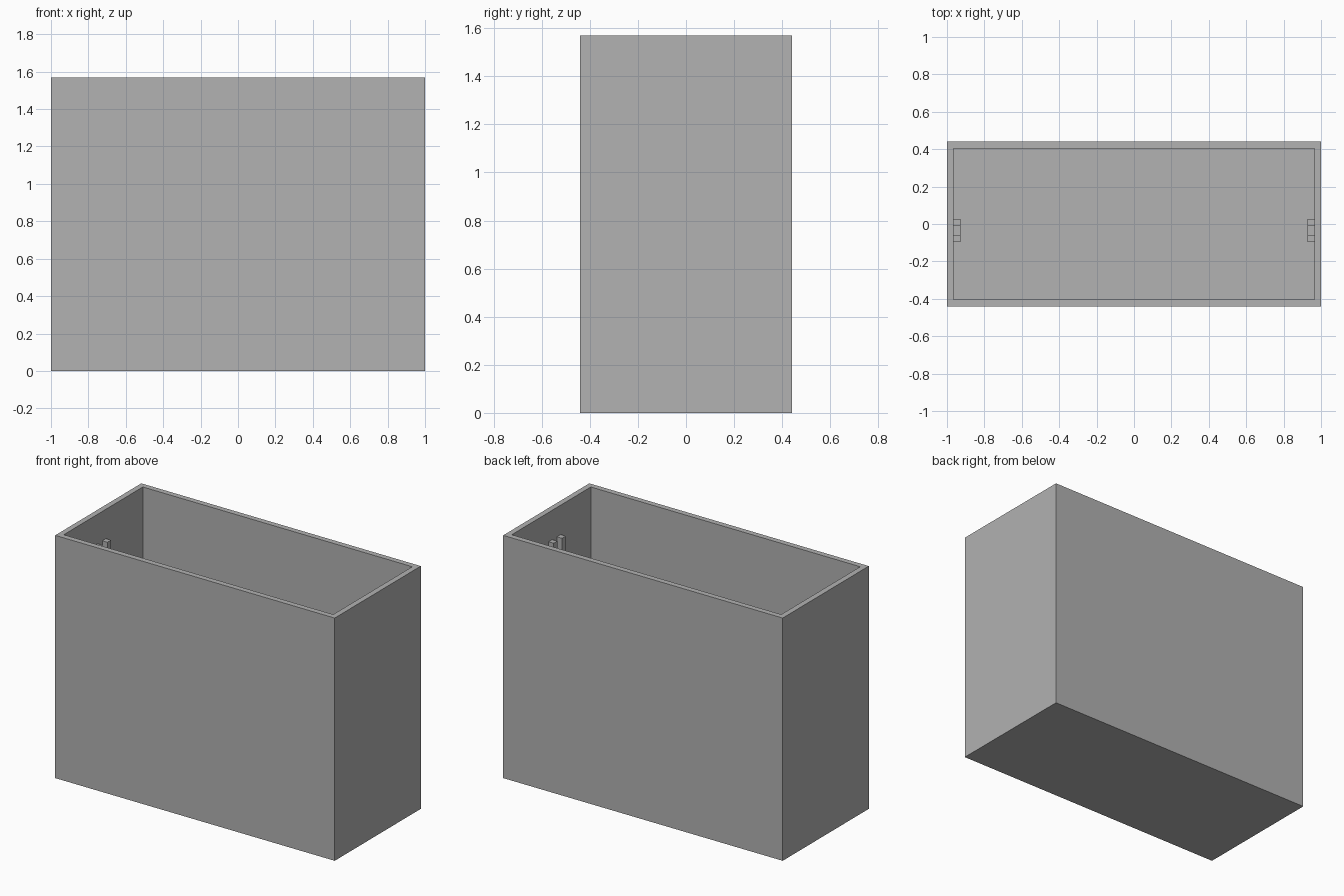
import bpy
import bmesh
from mathutils import Matrix, Vector

if "Cube" in bpy.data.objects:
    bpy.data.objects.remove(bpy.data.objects["Cube"])

LENGTH, DEPTH, HEIGHT = 2.0, 0.88, 1.57
WALL = 0.036
FLOOR = 0.036
RIB_TOP = 1.38
STOP_TOP = 0.2

grey = bpy.data.materials.new("plain grey")
grey.use_nodes = True
colour = (0.445, 0.445, 0.445, 1)
grey.diffuse_color = colour
grey.node_tree.nodes["Principled BSDF"].inputs["Base Color"].default_value = colour


def add_box(bm, low, high):
    """Add an axis-aligned box between two corners."""
    low, high = Vector(low), Vector(high)
    matrix = Matrix.Translation((low + high) / 2) @ Matrix.Diagonal((*(high - low), 1))
    bmesh.ops.create_cube(bm, size=1, matrix=matrix)


def finish(bm, name):
    bmesh.ops.recalc_face_normals(bm, faces=bm.faces)
    mesh = bpy.data.meshes.new(name)
    bm.to_mesh(mesh)
    bm.free()
    mesh.materials.append(grey)
    obj = bpy.data.objects.new(name, mesh)
    bpy.context.collection.objects.link(obj)


# Open-topped case: inset the lid face and push it down to the floor
bm = bmesh.new()
add_box(bm, (-LENGTH / 2, -DEPTH / 2, 0), (LENGTH / 2, DEPTH / 2, HEIGHT))
lid = max(bm.faces, key=lambda f: f.calc_center_median().z)
bmesh.ops.inset_region(bm, faces=[lid], thickness=WALL, use_even_offset=True)
cavity = bmesh.ops.extrude_discrete_faces(bm, faces=[lid])["faces"][0]
bmesh.ops.translate(bm, verts=cavity.verts, vec=(0, 0, FLOOR - HEIGHT))
finish(bm, "case")

# Slot guides on both end walls: two upright ribs with a low stop between
parts = {
    "back_rib": (-0.01, 0.027, RIB_TOP),
    "slot_stop": (-0.058, -0.01, STOP_TOP),
    "front_rib": (-0.096, -0.058, RIB_TOP),
}
inner = LENGTH / 2 - WALL
for side, label in ((1, "left"), (-1, "right")):
    for part, (y0, y1, top) in parts.items():
        xs = sorted((side * inner, side * (inner - WALL)))
        bm = bmesh.new()
        add_box(bm, (xs[0], y0, FLOOR), (xs[1], y1, top))
        finish(bm, f"{label}_{part}")
